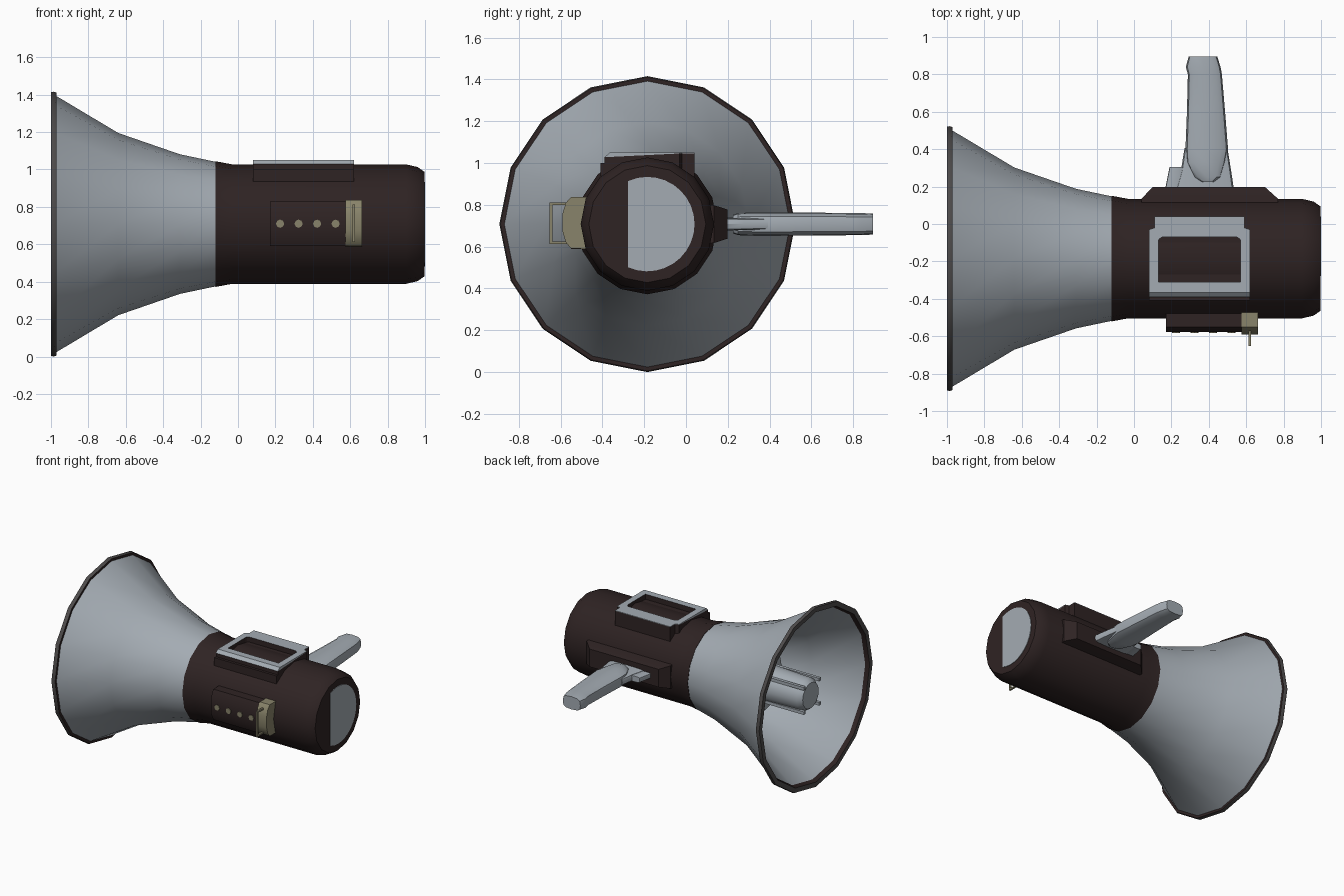
import bpy, bmesh, math
from mathutils import Vector

if "Cube" in bpy.data.objects:
    bpy.data.objects.remove(bpy.data.objects["Cube"])

CY, CZ = -0.185, 0.708      # axis of the horn runs along x


def material(name, rgb):
    m = bpy.data.materials.new(name)
    m.diffuse_color = (*rgb, 1)
    m.use_nodes = True
    m.node_tree.nodes["Principled BSDF"].inputs["Base Color"].default_value = m.diffuse_color
    return m


GREY = material("light grey", (0.37, 0.41, 0.45))
DARK = material("dark brown", (0.028, 0.017, 0.017))
RIM = material("rim grey", (0.075, 0.07, 0.07))
KHAKI = material("khaki", (0.25, 0.23, 0.145))


def loft(name, rings, mats, caps=(True, True), closed=False, angle=35):
    """Skin rings of points; mats is one material or one per band."""
    bm = bmesh.new()
    rv = [[bm.verts.new(p) for p in r] for r in rings]
    n, bands = len(rv[0]), len(rv) if closed else len(rv) - 1
    if not isinstance(mats, list):
        mats = [mats] * bands
    slots = list(dict.fromkeys(mats))
    for b in range(bands):
        a, c = rv[b], rv[(b + 1) % len(rv)]
        for i in range(n):
            j = (i + 1) % n
            f = bm.faces.new((a[i], a[j], c[j], c[i]))
            f.material_index = slots.index(mats[b])
    if caps[0] and not closed:
        bm.faces.new(rv[0]).material_index = slots.index(mats[0])
    if caps[1] and not closed:
        bm.faces.new(rv[-1]).material_index = slots.index(mats[-1])
    bmesh.ops.recalc_face_normals(bm, faces=bm.faces)
    me = bpy.data.meshes.new(name)
    bm.to_mesh(me)
    bm.free()
    for m in slots:
        me.materials.append(m)
    me.shade_smooth()
    me.set_sharp_from_angle(angle=math.radians(angle))
    ob = bpy.data.objects.new(name, me)
    bpy.context.collection.objects.link(ob)
    return ob


def lathe(name, profile, mats, n=16, **kw):
    """Revolve (x, radius) points about the horn axis."""
    rings = [[(x, CY + r * math.sin(math.tau * i / n), CZ + r * math.cos(math.tau * i / n))
              for i in range(n)] for x, r in profile]
    return loft(name, rings, mats, **kw)


def box(name, lo, hi, mat):
    quad = [(lo[0], lo[1]), (hi[0], lo[1]), (hi[0], hi[1]), (lo[0], hi[1])]
    return loft(name, [[(x, y, z) for x, y in quad] for z in (lo[2], hi[2])], mat)


def extrude_x(name, x0, x1, yz, mat):
    return loft(name, [[(x, y, z) for y, z in yz] for x in (x0, x1)], mat)


def slab(name, rows, mat, n=12, power=0.6):
    """Rounded bar along y from rows of (y, x min, x max, half height)."""
    def s(v):
        return math.copysign(abs(v) ** power, v)
    rings = []
    for y, x0, x1, h in rows:
        ring = []
        for i in range(n):
            t = math.tau * i / n
            ring.append(((x0 + x1) / 2 + (x1 - x0) / 2 * s(math.cos(t)), y, CZ + h * s(math.sin(t))))
        rings.append(ring)
    return loft(name, rings, mat)


# flared horn shell, open at the mouth
outer = [(-0.98, 0.69), (-0.64, 0.487), (-0.31, 0.373), (-0.12, 0.333)]
inner = [(-0.12, 0.305), (-0.31, 0.348), (-0.64, 0.46), (-0.98, 0.665)]
lathe("horn", outer + inner, GREY, closed=True)
# mouth rim
lathe("horn_rim", [(-0.97, 0.655), (-0.97, 0.703), (-0.985, 0.708), (-1.0, 0.705), (-1.0, 0.668)],
      [DARK, RIM, RIM, RIM, DARK], closed=True)
# driver in the mouth: back disc, barrel, nose
lathe("horn_driver", [(-0.2, 0.2), (-0.48, 0.27), (-0.53, 0.25), (-0.56, 0.14), (-0.92, 0.125),
                      (-0.955, 0.10)], GREY)
for k in range(4):
    a = math.radians(45 + 90 * k)
    y, z = CY + 0.135 * math.sin(a), CZ + 0.135 * math.cos(a)
    box("driver_rib", (-0.97, y - 0.012, z - 0.012), (-0.54, y + 0.012, z + 0.012), GREY)

# body barrel with rounded end
lathe("body", [(-0.12, 0.336), (-0.03, 0.319), (0.90, 0.319), (0.96, 0.305), (0.996, 0.28)], DARK)
# D-shaped end plate
arc = [math.radians(-114 + 228 * i / 20) for i in range(21)]
extrude_x("end_plate", 0.992, 1.0,
          [(CY + 0.226 * math.cos(a), CZ + 0.226 * math.sin(a)) for a in arc], GREY)

# top frame with a sunken window
out = [(.08, -.39), (.62, -.39), (.62, -.03), (.59, -.02), (.59, .04), (.11, .04), (.11, -.02), (.08, -.03)]
hole = [(.13, -.31), (.57, -.31), (.57, -.09), (.565, -.08), (.55, -.07), (.15, -.07), (.135, -.08), (.13, -.09)]
loft("top_frame", [
    [(x, y, 0.90) for x, y in out],
    [(x, y, 1.028 if y < -0.3 else 1.046) for x, y in out],
    [(x, y + (0.025 if y < -0.3 else 0), 1.05) for x, y in out],
    [(x, y, 1.05) for x, y in hole],
    [(x, y, 1.01) for x, y in hole]], [DARK, GREY, GREY, DARK], angle=20)
# lip under the frame's front edge
box("frame_skirt", (0.08, -0.41, 0.937), (0.62, -0.30, 1.0), DARK)

# front control panel, buttons, clip and its wire loop
extrude_x("control_panel", 0.17, 0.59, [(-0.40, 0.59), (-0.55, 0.59), (-0.578, 0.65), (-0.578, 0.77),
                                        (-0.55, 0.83), (-0.40, 0.83)], DARK)
for k in range(4):
    x = 0.225 + 0.099 * k
    ring = [(x + 0.022 * math.cos(math.tau * i / 8), 0.71 + 0.022 * math.sin(math.tau * i / 8))
            for i in range(8)]
    loft("button", [[(px, y, pz) for px, pz in ring] for y in (-0.57, -0.584)], KHAKI)
extrude_x("strap_clip", 0.575, 0.662, [(-0.45, 0.588), (-0.55, 0.592), (-0.575, 0.62), (-0.59, 0.67),
                                       (-0.59, 0.76), (-0.575, 0.81), (-0.55, 0.838), (-0.45, 0.838)], KHAKI)
box("loop_side", (0.611, -0.652, 0.613), (0.625, -0.64, 0.812), KHAKI)
for z in (0.613, 0.80):
    box("loop_arm", (0.611, -0.645, z), (0.625, -0.56, z + 0.012), KHAKI)

# tapered handle mount on the back
loft("handle_mount", [[(x, y, z) for x, z in ((a, CZ - h), (b, CZ - h), (b, CZ + h), (a, CZ + h))]
                      for y, a, b, h in ((0.05, 0.04, 0.77, 0.10), (0.135, 0.04, 0.77, 0.09),
                                         (0.198, 0.10, 0.70, 0.07))], DARK)
# thin neck, trigger and pistol grip
slab("handle_neck", [(0.18, 0.22, 0.535, 0.032), (0.28, 0.25, 0.52, 0.03), (0.405, 0.27, 0.50, 0.028)],
     GREY, power=0.4)
slab("trigger", [(0.18, 0.165, 0.26, 0.022), (0.305, 0.19, 0.27, 0.022)], GREY, power=0.4)
slab("grip", [(0.225, 0.36, 0.43, 0.045), (0.25, 0.32, 0.465, 0.053), (0.33, 0.28, 0.49, 0.056),
              (0.40, 0.275, 0.503, 0.056), (0.60, 0.283, 0.487, 0.055), (0.80, 0.288, 0.47, 0.053),
              (0.84, 0.277, 0.463, 0.053), (0.895, 0.292, 0.445, 0.05)], GREY)
